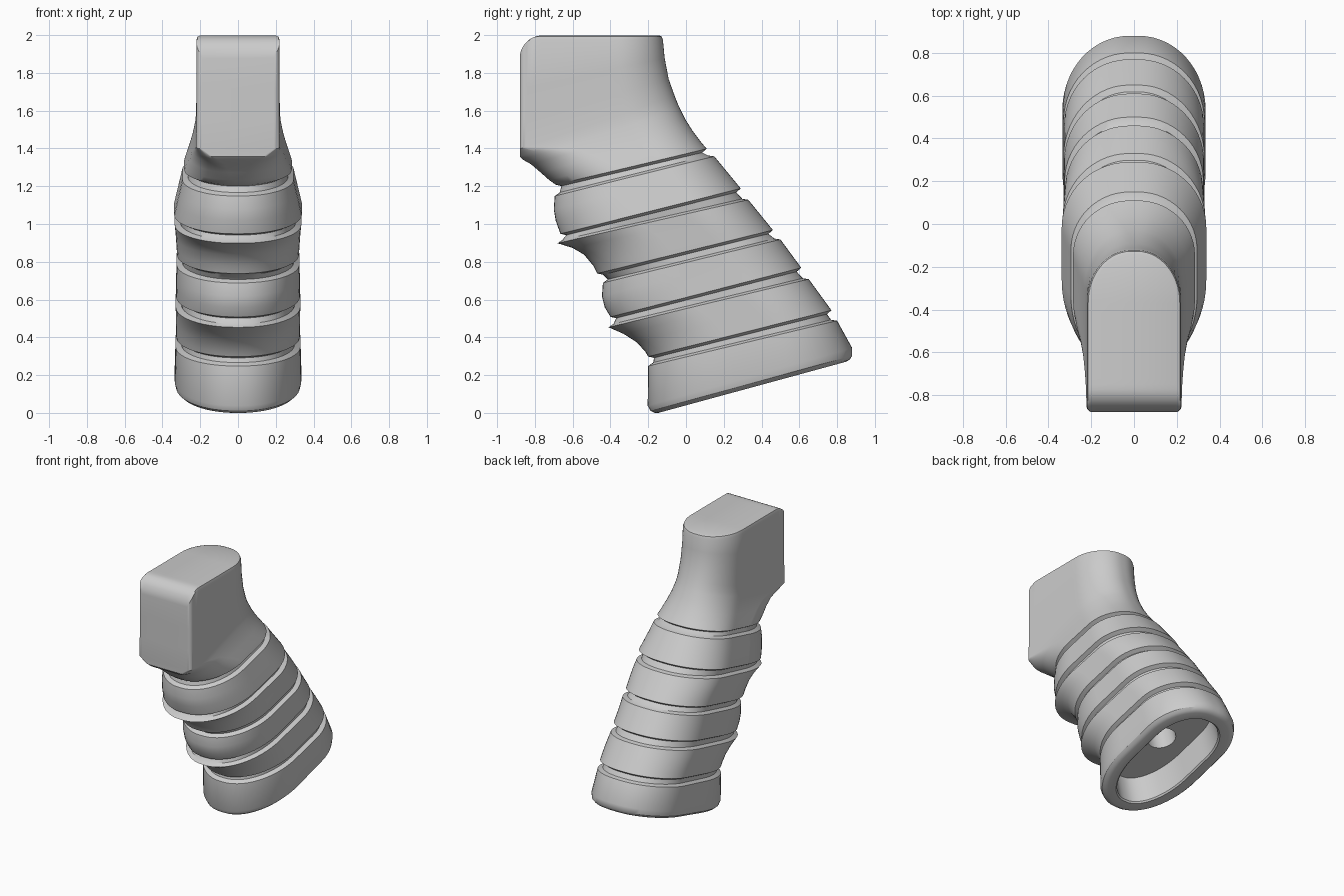
import bpy, bmesh, math

if "Cube" in bpy.data.objects:
    bpy.data.objects.remove(bpy.data.objects["Cube"])

ARC, SIDE = 14, 16   # points per corner arc and per straight side


def mix(a, b, t):
    return a + (b - a) * t


def off(row, up, inset):
    """Shift a section along its normal and shrink it."""
    yf, zf, yb, zb, w, k = row
    L = math.hypot(yb - yf, zb - zf)
    dy, dz = (yb - yf) / L, (zb - zf) / L
    return (yf + inset * dy - up * dz, zf + inset * dz + up * dy,
            yb - inset * dy - up * dz, zb - inset * dz + up * dy, w - inset, k)


def section(row):
    """Ring from front/back points; k blends oval grip (0) to square front (1), -1 is a circle."""
    yf, zf, yb, zb, w, k = row
    L = math.hypot(yb - yf, zb - zf)
    dy, dz = (yb - yf) / L, (zb - zf) / L
    if k < 0:
        rxf = rxb = w * 0.98
        ryf = ryb = L * 0.49
    else:
        rxf, ryf = mix(w * 0.95, 0.03, k), mix(0.42 * L, 0.03, k)
        rxb, ryb = w * 0.93, 0.32 * L
    half = []
    for i in range(ARC + 1):
        a = math.pi / 2 * i / ARC
        half.append((w - rxf + rxf * math.sin(a), ryf * (1 - math.cos(a))))
    for i in range(1, SIDE):
        half.append((w, mix(ryf, L - ryb, (i / SIDE) ** 1.5)))
    for i in range(ARC + 1):
        a = math.pi / 2 * i / ARC
        half.append((w - rxb + rxb * math.cos(a), L - ryb + ryb * math.sin(a)))
    pts = []
    for x, s in half + [(-x, s) for x, s in reversed(half)]:
        y, z = yf + s * dy, zf + s * dz
        if y < -0.76:   # rounded upper front corner of the block
            z = min(z, 1.88 + math.sqrt(max(0, 0.0144 - (y + 0.76) ** 2)))
        pts.append((x, y, z))
    return pts


# base: blind bolt hole, hollow, rim and rounded lower edge
base = (-0.19, -0.01, 0.893, 0.285, 0.335, 0)
cy, cz = 0.35, 0.137
hole = (cy - 0.096, cz - 0.026, cy + 0.096, cz + 0.026, 0.1, -1)
rows = [off(hole, 0.45, 0), off(hole, 0.22, 0), off(base, 0.22, 0.12), off(base, 0.01, 0.11),
        off(base, 0, 0.10), off(base, 0, 0.045), off(base, 0.006, 0.025), off(base, 0.022, 0.008)]

# grip bands: front profile, lower back, upper back, lower and upper half width
bands = [
    ([(-.203, .04), (-.2, .25)], (.88, .345), (.80, .49), .335, .33),
    ([(-.2, .30), (-.215, .325), (-.26, .375), (-.33, .42), (-.41, .455)],
     (.77, .545), (.65, .71), .327, .33),
    ([(-.40, .51), (-.43, .56), (-.445, .62), (-.44, .69)], (.61, .77), (.50, .92), .328, .325),
    ([(-.47, .74), (-.49, .78), (-.54, .84), (-.60, .875), (-.68, .90)],
     (.46, .97), (.33, 1.13), .322, .335),
    ([(-.665, .95), (-.69, 1.02), (-.7, 1.08), (-.695, 1.15)], (.29, 1.19), (.15, 1.36), .338, .295),
]
# neck flaring into the upper block
neck = [
    (-.69, 1.21, .11, 1.40, .285, 0), (-.725, 1.235, .08, 1.435, .275, .05),
    (-.77, 1.275, .035, 1.495, .256, .15), (-.82, 1.318, -.003, 1.555, .24, .3),
    (-.865, 1.343, -.03, 1.61, .23, .5), (-.88, 1.36, -.042, 1.635, .226, .65),
    (-.88, 1.40, -.06, 1.68, .222, 1), (-.88, 1.55, -.092, 1.77, .22, 1),
    (-.88, 1.72, -.113, 1.88, .22, 1), (-.88, 1.975, -.122, 1.975, .22, 1),
    (-.875, 1.994, -.128, 1.994, .214, 1), (-.86, 2.0, -.142, 2.0, .2, 1),
]
groups = []
for front, b0, b1, w0, w1 in bands:
    g = []
    for i, (y, z) in enumerate(front):
        t = i / (len(front) - 1)
        g.append((y, z, mix(b0[0], b1[0], t), mix(b0[1], b1[1], t), mix(w0, w1, t), 0))
    groups.append(g)
groups.append(neck)
for i, g in enumerate(groups):
    if i:   # groove between bands
        rows += [off(groups[i - 1][-1], 0.012, 0.03), off(g[0], -0.014, 0.028)]
    rows += g

# loft all sections into one closed body
bm = bmesh.new()
rings = [[bm.verts.new(p) for p in section(r)] for r in rows]
n = len(rings[0])
for a, b in zip(rings, rings[1:]):
    for i in range(n):
        j = (i + 1) % n
        bm.faces.new((a[i], a[j], b[j], b[i]))
for ring in (rings[0], rings[-1]):
    for i in range(n // 2 - 1):
        bm.faces.new((ring[i], ring[i + 1], ring[n - 2 - i], ring[n - 1 - i]))
bmesh.ops.remove_doubles(bm, verts=bm.verts, dist=0.0005)
bmesh.ops.recalc_face_normals(bm, faces=bm.faces)
low = min(v.co.z for v in bm.verts)
for v in bm.verts:
    v.co.z -= low
mesh = bpy.data.meshes.new("pistol_grip")
bm.to_mesh(mesh)
bm.free()
grip = bpy.data.objects.new("pistol_grip", mesh)
bpy.context.collection.objects.link(grip)
bpy.context.view_layer.objects.active = grip
grip.select_set(True)
bpy.ops.object.shade_smooth_by_angle(angle=math.radians(32))
